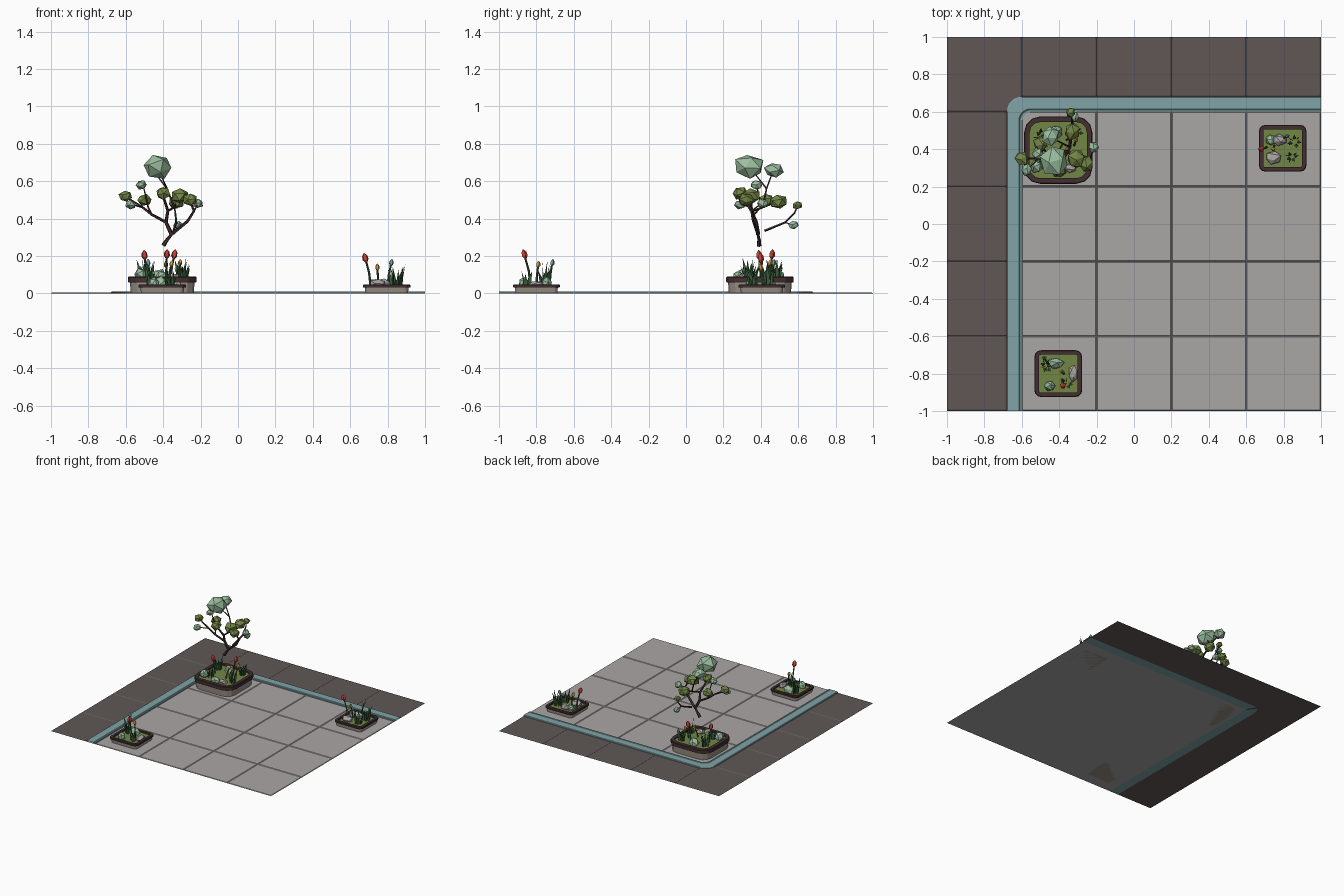
import bpy, bmesh, math, random
from mathutils import Vector, Matrix, Euler

random.seed(4)
COLORS = {
    "light_stone": (0.40, 0.385, 0.375), "dark_stone": (0.115, 0.096, 0.094),
    "teal": (0.22, 0.37, 0.38), "pale_leaf": (0.33, 0.52, 0.35),
    "moss_green": (0.17, 0.24, 0.06), "blade_green": (0.045, 0.12, 0.05),
    "dark_wood": (0.055, 0.028, 0.03), "planter_stone": (0.32, 0.28, 0.235),
    "red": (0.60, 0.055, 0.04), "orange": (0.68, 0.34, 0.05),
}
MATS = {}
for n, c in COLORS.items():
    MATS[n] = bpy.data.materials.new(n)
    MATS[n].diffuse_color = (*c, 1)


def finish(name, bm, *mats):
    bmesh.ops.recalc_face_normals(bm, faces=bm.faces)
    me = bpy.data.meshes.new(name)
    bm.to_mesh(me)
    bm.free()
    for m in mats:
        me.materials.append(MATS[m])
    ob = bpy.data.objects.new(name, me)
    bpy.context.collection.objects.link(ob)


def skin(bm, rings, mats=None, caps=True, closed=True):
    """Bridge successive rings of points with quads."""
    vs = [[bm.verts.new(p) for p in r] for r in rings]
    n = len(vs[0])
    for i in range(len(vs) - 1):
        for j in range(n if closed else n - 1):
            k = (j + 1) % n
            f = bm.faces.new((vs[i][j], vs[i][k], vs[i + 1][k], vs[i + 1][j]))
            f.material_index = mats[i] if mats else 0
    if caps:
        bm.faces.new(vs[0][::-1])
        f = bm.faces.new(vs[-1])
        f.material_index = mats[-1] if mats else 0


def tube(bm, pts, radii, sides=5, flat=1.0, spin=0.0):
    """Tapered tube along a path; flat < 1 squashes it into a blade."""
    pts = [Vector(p) for p in pts]
    rings = []
    ref = Vector((math.cos(spin), math.sin(spin), 0.05))
    for i, p in enumerate(pts):
        t = (pts[min(i + 1, len(pts) - 1)] - pts[max(i - 1, 0)]).normalized()
        u = t.cross(ref).normalized()
        v = t.cross(u)
        rings.append([p + radii[i] * (u * math.cos(a) + v * math.sin(a) * flat)
                      for a in (2 * math.pi * k / sides for k in range(sides))])
    skin(bm, rings)


def blob(bm, c, size):
    """Faceted irregular lump."""
    rot = Euler([random.uniform(0, 6) for _ in range(3)]).to_matrix().to_4x4()
    vs = bmesh.ops.create_icosphere(bm, subdivisions=1, radius=1, matrix=rot)["verts"]
    for v in vs:
        k = random.uniform(0.92, 1.12)
        v.co = Vector([c[i] + v.co[i] * size[i] * k for i in range(3)])


# --- paving: chamfered tiles whose slanted edges form the joints
def tile(bm, x0, x1, y0, y1, bev, top=0.004):
    def rect(d, z):
        return [(x0 + d, y0 + d, z), (x1 - d, y0 + d, z), (x1 - d, y1 - d, z), (x0 + d, y1 - d, z)]
    skin(bm, [rect(0, 0), rect(bev, top)])


bm = bmesh.new()
for i in range(4):
    for j in range(4):
        x, y = -0.6 + 0.4 * i, -1 + 0.4 * j
        tile(bm, x, x + 0.4, y, y + 0.4, 0.005)
finish("light_paving", bm, "light_stone")

bm = bmesh.new()
for i in range(4):
    a = -0.6 + 0.4 * i
    tile(bm, a, a + 0.4, 0.68, 1, 0.007)
    tile(bm, -1, -0.68, -1 + 0.4 * i, -0.6 + 0.4 * i, 0.007)
tile(bm, -1, -0.6, 0.6, 1, 0.007)
finish("dark_paving", bm, "dark_stone")

# --- teal channel strip sweeping round the corner, with a grooved inner lip
bm = bmesh.new()
rings = []
for d, z in [(0, 0), (0, 0.007), (0.004, 0.01), (0.064, 0.01), (0.067, 0.006),
             (0.07, 0.01), (0.08, 0.01), (0.08, 0)]:
    e, r = 0.68 - d, 0.08 - d * 0.25
    arc = [(-e + r - r * math.cos(a), e - r + r * math.sin(a), z)
           for a in (math.pi / 2 * k / 6 for k in range(7))]
    rings.append([(-e, -1, z)] + arc + [(1, e, z)])
skin(bm, rings + rings[:1], caps=False, closed=False)
finish("channel_strip", bm, "teal")


# --- planters: stone body, dark rim, mossy soil
def planter(name, cx, cy, w, d, rad, h, rim, lip):
    def ring(inset, z):
        out = []
        r = max(rad - inset, 0.01)
        for q, (sx, sy) in enumerate([(1, 1), (-1, 1), (-1, -1), (1, -1)]):
            for k in range(4):
                a = math.pi / 2 * (q + k / 3)
                out.append((cx + sx * (w / 2 - inset - r) + r * math.cos(a),
                            cy + sy * (d / 2 - inset - r) + r * math.sin(a), z))
        return out
    bm = bmesh.new()
    skin(bm, [ring(0.014, 0), ring(0.01, h - rim), ring(0.002, h - rim), ring(0, h - rim * 0.8),
              ring(0, h - 0.004), ring(0.004, h), ring(lip, h), ring(lip, h - 0.012)],
         [0, 1, 1, 1, 1, 1, 1, 2])
    bm.faces.ensure_lookup_table()
    bm.faces[-1].material_index = 2
    finish(name, bm, "planter_stone", "dark_wood", "moss_green")


planter("large_planter", -0.405, 0.395, 0.365, 0.36, 0.085, 0.09, 0.033, 0.03)
planter("front_planter", -0.405, -0.80, 0.255, 0.25, 0.035, 0.048, 0.016, 0.024)
planter("right_planter", 0.795, 0.405, 0.255, 0.25, 0.035, 0.048, 0.016, 0.024)

# --- grass clumps: (x, y, base z, tallest blade, spread, count)
bm = bmesh.new()
for x, y, z, h, s, n in [
        (-0.50, 0.47, 0.07, 0.12, 0.04, 10), (-0.48, 0.33, 0.07, 0.11, 0.04, 8),
        (-0.29, 0.34, 0.07, 0.12, 0.035, 9), (-0.31, 0.49, 0.07, 0.12, 0.035, 9),
        (-0.47, -0.76, 0.03, 0.14, 0.035, 9), (-0.36, -0.85, 0.03, 0.09, 0.03, 5),
        (0.86, 0.44, 0.03, 0.14, 0.035, 8), (0.84, 0.36, 0.03, 0.12, 0.035, 7)]:
    for i in range(n):
        a = 2 * math.pi * i / n + random.uniform(-0.3, 0.3)
        r = random.uniform(0.3, 1) * s * 0.6
        o = Vector((math.cos(a), math.sin(a), 0))
        p = Vector((x, y, z)) + o * r
        up = Vector((0, 0, h * random.uniform(0.55, 1)))
        tube(bm, [p, p + up * 0.5 + o * s * 0.15, p + up + o * s * 0.55],
             [0.007, 0.009, 0.0005], 4, 0.3, a + math.pi / 2 * (i % 2))
finish("grass_blades", bm, "blade_green")

# --- tulips: (root x, y, z), (bud x, y, z), colour
TULIPS = [
    ((-0.49, 0.40, 0.07), (-0.50, 0.39, 0.205), "red"), ((-0.36, 0.45, 0.07), (-0.34, 0.46, 0.21), "red"),
    ((-0.37, 0.37, 0.07), (-0.355, 0.40, 0.16), "orange"), ((-0.32, 0.42, 0.07), (-0.31, 0.45, 0.165), "orange"),
    ((-0.385, -0.83, 0.03), (-0.38, -0.865, 0.21), "red"), ((-0.375, -0.80, 0.03), (-0.385, -0.79, 0.155), "orange"),
    ((-0.47, -0.73, 0.03), (-0.48, -0.715, 0.165), "teal"),
    ((0.71, 0.41, 0.03), (0.68, 0.40, 0.19), "red"), ((0.75, 0.42, 0.03), (0.745, 0.40, 0.14), "orange"),
    ((0.80, 0.46, 0.03), (0.82, 0.47, 0.165), "teal")]
stems = bmesh.new()
buds = {c: bmesh.new() for c in ("red", "orange", "teal")}
for a, b, c in TULIPS:
    a, b = Vector(a), Vector(b)
    k = 1.25 if c == "red" else 0.9
    mid = (a + b) / 2 + Vector(((a.x - b.x) * 0.2, (a.y - b.y) * 0.2, 0))
    tube(stems, [a, mid, b], [0.007, 0.006, 0.005], 4)
    t = (b - mid).normalized() * k
    tube(buds[c], [b - t * 0.02, b - t * 0.008, b + t * 0.008, b + t * 0.021],
         [0.005 * k, 0.0135 * k, 0.012 * k, 0.002], 5)
finish("tulip_stems", stems, "blade_green")
for c, m in buds.items():
    finish(c + "_tulip_buds", m, c)

# --- low shrubs and rocks sitting in the planters
bm = bmesh.new()
for c, s in [((-0.52, 0.31, 0.10), (0.035, 0.04, 0.035)), ((-0.40, 0.28, 0.09), (0.04, 0.03, 0.03)),
             ((-0.42, 0.49, 0.09), (0.04, 0.04, 0.04)), ((-0.42, -0.745, 0.05), (0.05, 0.03, 0.04)),
             ((-0.45, -0.865, 0.05), (0.03, 0.03, 0.04)), ((0.73, 0.45, 0.05), (0.03, 0.03, 0.03))]:
    blob(bm, c, s)
finish("low_shrubs", bm, "pale_leaf")
bm = bmesh.new()
for c, s in [((-0.325, -0.80, 0.045), (0.025, 0.045, 0.022)), ((0.775, 0.45, 0.05), (0.045, 0.03, 0.03)),
             ((0.745, 0.355, 0.05), (0.045, 0.035, 0.03)), ((-0.34, 0.30, 0.085), (0.035, 0.025, 0.025))]:
    blob(bm, c, s)
finish("rocks", bm, "light_stone")

# --- tree: trunk and branches
bm = bmesh.new()
fork, mid = (-0.355, 0.385, 0.315), (-0.385, 0.375, 0.38)
for pts, r in [
        ([(-0.40, 0.39, 0.255), (-0.38, 0.39, 0.285), fork], 0.013),
        ([fork, mid, (-0.375, 0.35, 0.44), (-0.40, 0.30, 0.52)], 0.012),
        ([mid, (-0.46, 0.36, 0.42), (-0.51, 0.35, 0.46), (-0.59, 0.35, 0.51)], 0.009),
        ([(-0.46, 0.36, 0.42), (-0.48, 0.40, 0.46), (-0.505, 0.38, 0.57)], 0.006),
        ([(-0.51, 0.35, 0.46), (-0.57, 0.29, 0.475)], 0.005),
        ([fork, (-0.27, 0.36, 0.385), (-0.235, 0.35, 0.44), (-0.26, 0.33, 0.50)], 0.010),
        ([(-0.235, 0.35, 0.44), (-0.215, 0.40, 0.48)], 0.005),
        ([(-0.375, 0.35, 0.44), (-0.34, 0.41, 0.46), (-0.33, 0.49, 0.49)], 0.007),
        ([(-0.34, 0.41, 0.46), (-0.38, 0.43, 0.56), (-0.44, 0.46, 0.64)], 0.006),
        ([(-0.38, 0.43, 0.56), (-0.42, 0.36, 0.65)], 0.005),
        ([(-0.345, 0.42, 0.335), (-0.33, 0.53, 0.38), (-0.335, 0.58, 0.43), (-0.34, 0.595, 0.465)], 0.007),
        ([(-0.33, 0.53, 0.38), (-0.32, 0.575, 0.365)], 0.004)]:
    tube(bm, pts, [r * (1 - 0.45 * i / (len(pts) - 1)) for i in range(len(pts))], 5)
finish("tree_branches", bm, "dark_wood")

# --- tree: faceted leaf clusters (x, y, z, radius)
for name, mat, leaves in [
        ("dark_leaf_clusters", "moss_green", [
            (-0.60, 0.35, 0.52, 0.037), (-0.50, 0.43, 0.50, 0.038), (-0.40, 0.29, 0.535, 0.04),
            (-0.31, 0.35, 0.52, 0.047), (-0.255, 0.32, 0.50, 0.04), (-0.33, 0.495, 0.49, 0.043),
            (-0.34, 0.595, 0.47, 0.026)]),
        ("pale_leaf_clusters", "pale_leaf", [
            (-0.575, 0.29, 0.475, 0.03), (-0.515, 0.375, 0.58, 0.03), (-0.215, 0.41, 0.48, 0.03),
            (-0.32, 0.575, 0.365, 0.027), (-0.445, 0.47, 0.66, 0.048), (-0.425, 0.335, 0.678, 0.075)])]:
    bm = bmesh.new()
    for x, y, z, r in leaves:
        blob(bm, (x, y, z), (r, r * 1.1, r * 0.85))
    finish(name, bm, mat)
